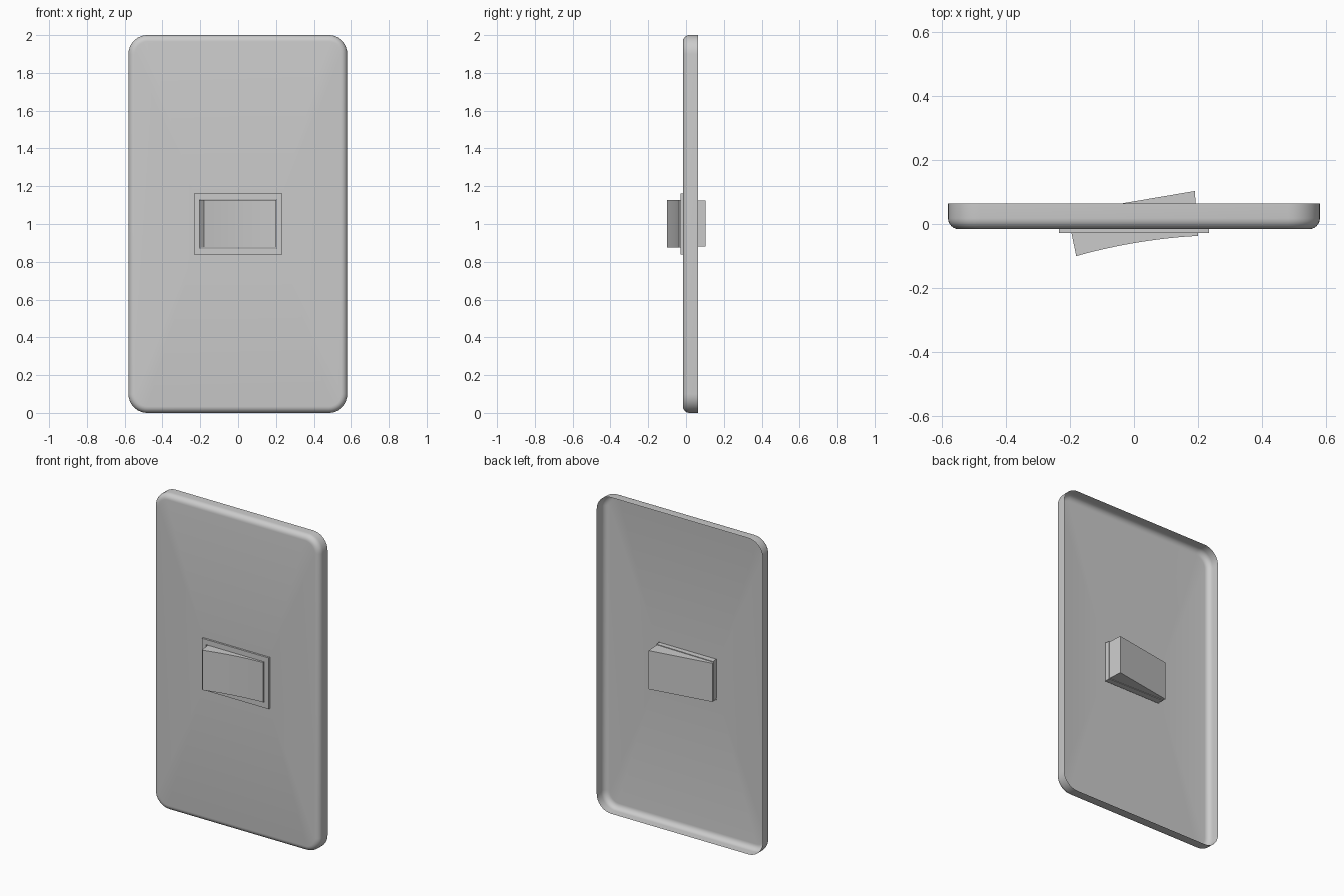
import bpy, bmesh, math

if "Cube" in bpy.data.objects:
    bpy.data.objects.remove(bpy.data.objects["Cube"])

grey = bpy.data.materials.new("light grey plastic")
grey.diffuse_color = (0.6, 0.6, 0.6, 1)
grey.use_nodes = True
grey.node_tree.nodes["Principled BSDF"].inputs["Base Color"].default_value = grey.diffuse_color


def finish(name, bm, angle=None):
    bmesh.ops.recalc_face_normals(bm, faces=bm.faces)
    mesh = bpy.data.meshes.new(name)
    bm.to_mesh(mesh)
    bm.free()
    mesh.materials.append(grey)
    obj = bpy.data.objects.new(name, mesh)
    bpy.context.collection.objects.link(obj)
    if angle:
        bpy.context.view_layer.objects.active = obj
        obj.select_set(True)
        bpy.ops.object.shade_smooth_by_angle(angle=math.radians(angle))
        obj.select_set(False)
    return obj


def ring(bm, half_w, half_h, y, radius=0, steps=1):
    """Closed loop of a rectangle around z = 1, with rounded corners."""
    verts = []
    for i, (sx, sz) in enumerate(((1, 1), (-1, 1), (-1, -1), (1, -1))):
        for k in range(steps):
            a = math.pi / 2 * (i + k / max(steps - 1, 1))
            x = sx * (half_w - radius) + radius * math.cos(a)
            z = 1 + sz * (half_h - radius) + radius * math.sin(a)
            verts.append(bm.verts.new((x, y, z)))
    return verts


def skin(bm, a, b):
    n = len(a)
    for i in range(n):
        bm.faces.new((a[i], a[(i + 1) % n], b[(i + 1) % n], b[i]))


def prism(name, profile, z0, z1, angle=None):
    """Extrude an (x, y) profile upwards."""
    bm = bmesh.new()
    low, high = ([bm.verts.new((x, y, z)) for x, y in profile] for z in (z0, z1))
    skin(bm, low, high)
    bm.faces.new(low)
    bm.faces.new(high)
    return finish(name, bm, angle)


# Wall plate: thin shell open at the back, rounded front edge
FRONT, BACK, EDGE = -0.016, 0.064, 0.034
bm = bmesh.new()
rings = [ring(bm, 0.58, 1.0, BACK, 0.1, 10)]
for k in range(7):
    a = math.pi / 2 * k / 6
    d = EDGE * (1 - math.cos(a))
    rings.append(ring(bm, 0.58 - d, 1.0 - d, FRONT + EDGE * (1 - math.sin(a)), 0.1 - d, 10))
for a, b in zip(rings, rings[1:]):
    skin(bm, a, b)
# front face with the rectangular opening, one sector per side and corner
hole = ring(bm, 0.234, 0.162, FRONT)
outer = rings[-1]
for i in range(4):
    arc = outer[i * 10:i * 10 + 10]
    bm.faces.new(arc + [hole[i]])
    j = (i + 1) % 4
    bm.faces.new((arc[-1], outer[j * 10], hole[j], hole[i]))
finish("wall_plate", bm, 35)

# Frame around the rocker
bm = bmesh.new()
loops = [ring(bm, w, h, y) for w, h, y in
         ((0.234, 0.162, FRONT), (0.234, 0.162, -0.028),
          (0.203, 0.129, -0.028), (0.203, 0.129, FRONT))]
for i in range(4):
    skin(bm, loops[i], loops[(i + 1) % 4])
finish("rocker_frame", bm)

# Rocker: tilted paddle with a concave front
curve = []
for i in range(13):
    t = i / 12
    curve.append((-0.18 + 0.38 * t, -0.1 + 0.106 * t - 0.043 * t * t))
prism("rocker_paddle", curve + [(0.198, 0.012), (-0.205, 0.02)], 0.876, 1.128, 30)

# Slightly narrower block behind the paddle
prism("rocker_back", [(-0.203, 0.018), (0.195, 0.01), (0.19, 0.103), (-0.21, 0.035)],
      0.88, 1.124)
